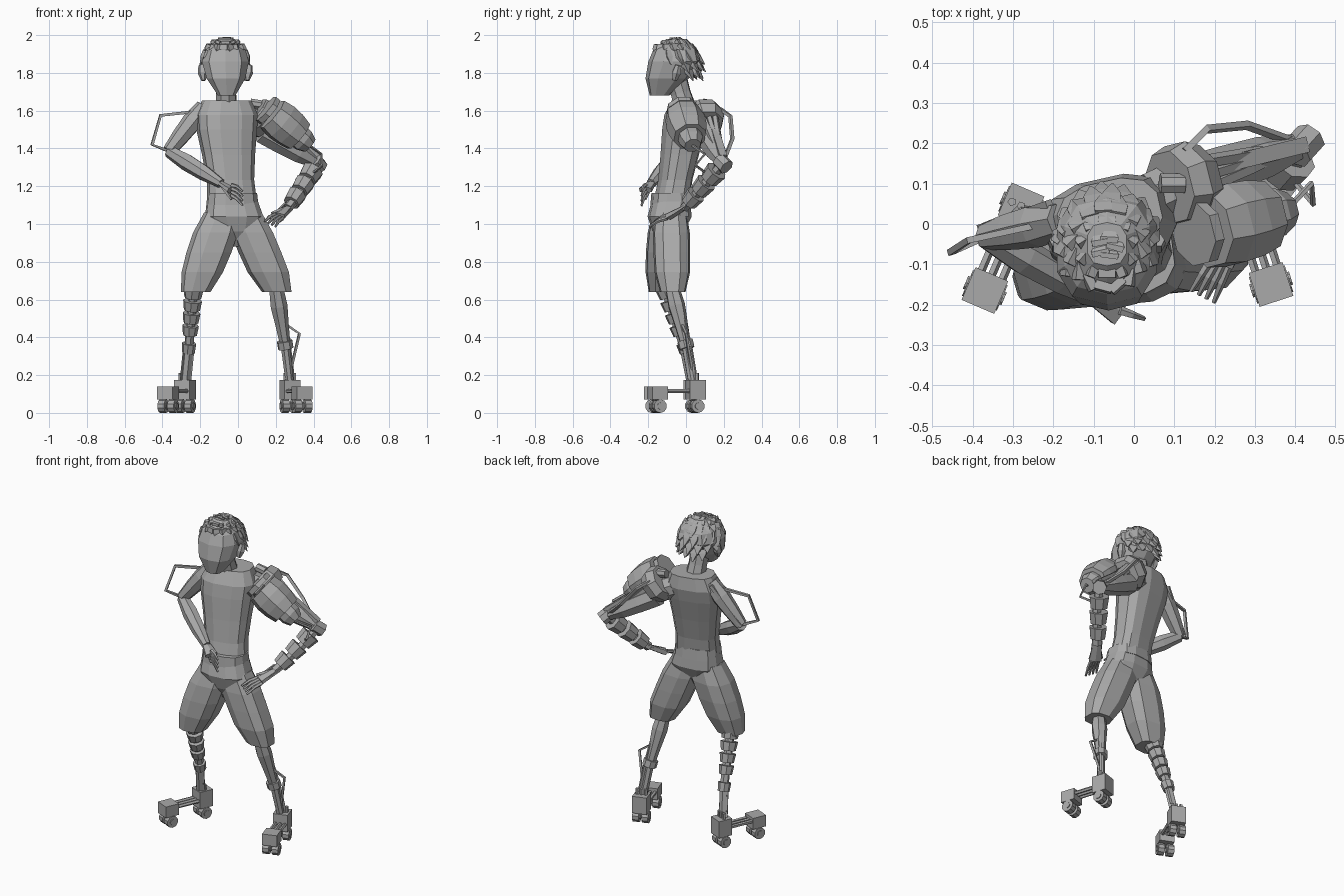
import bpy, bmesh, math, random
from mathutils import Vector

old = bpy.data.objects.get("Cube")
if old:
    bpy.data.objects.remove(old)

grey = bpy.data.materials.new("matte_grey")
grey.use_nodes = True
grey.diffuse_color = (.4, .4, .4, 1)
grey.node_tree.nodes["Principled BSDF"].inputs["Base Color"].default_value = grey.diffuse_color

UP = Vector((0, 0, 1))


def skin_rings(name, rings):
    """Join equal rings of points into one closed, flat-shaded object."""
    bm = bmesh.new()
    rows = [[bm.verts.new(point) for point in ring] for ring in rings]
    for low, high in zip(rows, rows[1:]):
        for i in range(len(low)):
            bm.faces.new((low[i - 1], low[i], high[i], high[i - 1]))
    bm.faces.new(rows[0][::-1])
    bm.faces.new(rows[-1])
    bmesh.ops.recalc_face_normals(bm, faces=bm.faces)
    mesh = bpy.data.meshes.new(name)
    bm.to_mesh(mesh)
    bm.free()
    mesh.materials.append(grey)
    bpy.context.collection.objects.link(bpy.data.objects.new(name, mesh))


def between(start, end, fraction):
    return Vector(start).lerp(Vector(end), fraction)


def spaced(start, end, count):
    """Evenly spaced points on a straight line."""
    return [between(start, end, i / (count - 1)) for i in range(count)]


def ring_angles(sides):
    return [math.tau * (i + .5) / sides for i in range(sides)]


def loft(name, centres, widths, depth=1.0, sides=10, yaw=0.0):
    """Stack level, slightly squared sections; depth is relative to width."""
    def squared(value):
        return math.copysign(abs(value) ** .75, value)

    rings = []
    for centre, width in zip(centres, widths):
        ring = []
        for angle in ring_angles(sides):
            across = squared(math.cos(angle)) * width
            back = squared(math.sin(angle)) * width * depth
            offset = Vector((across * math.cos(yaw) - back * math.sin(yaw),
                             across * math.sin(yaw) + back * math.cos(yaw), 0))
            ring.append(Vector(centre) + offset)
        rings.append(ring)
    skin_rings(name, rings)


def tube(name, path, radii, sides=6, flat=1.0):
    """Sweep a polygon along a path without twisting; flat squashes it."""
    points = [Vector(point) for point in path]
    side, rings = None, []
    for k, point in enumerate(points):
        ahead = points[min(k + 1, len(points) - 1)]
        behind = points[max(k - 1, 0)]
        heading = (ahead - behind).normalized()
        if side is None:
            side = heading.cross(UP)
            if side.length < .05:
                side = Vector((1, 0, 0))
        side = (side - heading * side.dot(heading)).normalized()
        top = side.cross(heading) * flat
        radius = radii[k] if isinstance(radii, list) else radii
        rings.append([point + (side * math.cos(a) + top * math.sin(a)) * radius
                      for a in ring_angles(sides)])
    skin_rings(name, rings)


def limb(name, start, end, radii, sides=7):
    """Straight part whose radii are spread evenly over its length."""
    tube(name, spaced(start, end, len(radii)), radii, sides)


def sleeves(name, start, end, first, last, count, radius):
    """Row of tapered armour sleeves that shrink along a limb."""
    pitch = (last - first) / count
    for i in range(count):
        near = first + pitch * i
        size = radius * (1 - i * .06)
        limb(f"{name}_{i}", between(start, end, near),
             between(start, end, near + pitch * .75), [size, size * .85], 8)


def hand(name, wrist, knuckles, tips, spread):
    """Flat palm, four bent fingers and a thumb."""
    wrist, knuckles, tips, spread = map(Vector, (wrist, knuckles, tips, spread))
    tube(name + "_palm", [wrist, knuckles], [.028, .042], flat=.5)
    for i in range(4):
        shift = spread * (i / 1.5 - 1)
        root, tip = knuckles + shift, tips + shift * 1.4
        bend = between(root, tip, .5) + UP * .008
        tube(f"{name}_finger_{i}", [root, bend, tip], [.012, .01, .006], 5)
    thumb = knuckles - spread * 1.8
    tube(name + "_thumb", [wrist, between(wrist, thumb, .6), thumb], [.015, .012, .007], 5)


def foot(label, heel, toe):
    """Heel and toe blocks on paired wheels, joined by rods."""
    along = (toe - heel).normalized()
    across = along.cross(UP)
    for part, centre, top in (("heel", heel, .175), ("toe", toe, .14)):
        corners = [centre + (along * p + across * q) * .044
                   for p, q in ((-1, -1), (1, -1), (1, 1), (-1, 1))]
        skin_rings(f"{label}_{part}_block",
                   [[corner + UP * z for corner in corners] for z in (.07, top)])
        for side in (-1, 1):
            hub = centre + across * side * .028 + UP * .036
            for name, half, radius in (("wheel", .019, .036), ("axle", .024, .018)):
                tube(f"{label}_{part}_{name}", [hub - across * half, hub + across * half], radius, 10)
    for side in (-1, 0, 1):
        shift = across * side * .028 + UP * .115
        tube(label + "_foot_rod", [heel + shift, toe + shift], .011, 5)
        post = heel + across * side * .025
        tube(label + "_ankle_post", [post + UP * .15, post + UP * .21], .011, 5)


# Landmarks of the pose
waist = Vector((-.03, -.08, 1.1))
chest = Vector((-.06, -.01, 1.5))
collar = Vector((-.06, .02, 1.655))
chin = Vector((-.06, -.14, 1.68))
brow = Vector((-.067, -.06, 1.86))
crown = Vector((-.067, -.05, 1.98))

# Torso, turned so that its left shoulder sits further back
loft("torso", spaced(waist, chest, 4) + spaced(chest, collar, 3)[1:],
     [.132, .125, .14, .16, .165, .13], .68, 12, .22)
limb("neck", collar - Vector((0, .015, .07)), brow - UP * .06, [.062, .055, .06], 8)

# Head with ears
loft("head", spaced(chin, brow, 3) + spaced(brow, crown, 3)[1:],
     [.048, .106, .129, .11, .05], 1.08)
for side, label in ((-1, "right"), (1, "left")):
    lobe = brow + Vector((side * .115, 0, -.1))
    limb(label + "_ear", lobe, lobe + Vector((side * .01, .02, .08)), [.012, .026, .018], 6)

# Hair locks lying close to the scalp, swept back and leaving the face clear
random.seed(4)
for row in range(6):
    lift = 1.4 - row * .35
    count = min(15, 5 + row * 5)
    for i in range(count):
        turn = math.tau * (i + row / 2) / count
        out = Vector((math.cos(turn) * math.cos(lift), math.sin(turn) * math.cos(lift), math.sin(lift)))
        if out.y < row * .4 - 1.6:
            continue
        root = brow + Vector((out.x * .108, out.y * .122, out.z * .115))
        sweep = Vector((out.x * .15, out.y * .2 + .2, -math.cos(lift)))
        tip = root + out * .022 + sweep.normalized() * random.uniform(.045, .07)
        tube(f"hair_lock_{row}_{i}", [root - sweep * .02, root + out * .008 + sweep * .02, tip],
             [.03, .032, .003], 4, .5)

# Waistband, seat and knee-length shorts
loft("waistband", [waist, waist + UP * .065], [.138, .131], .77, 12, .12)
loft("shorts_seat", spaced((0, -.1, .88), waist + UP * .02, 4), [.03, .11, .155, .136], .74, 12, .1)
for label, hip, hem, thigh in (("right", (-.08, -.09, 1.06), (-.222, -.13, .64), .122),
                               ("left", (.03, -.08, 1.06), (.207, -.07, .64), .116)):
    loft(label + "_shorts_leg", spaced(hip, hem, 5), [.1, thigh, thigh, .112, .08], .85, 9)

# Feet
right_heel, left_heel = Vector((-.28, .045, 0)), Vector((.275, .05, 0))
foot("right", right_heel, Vector((-.37, -.165, 0)))
foot("left", left_heel, Vector((.34, -.15, 0)))

# Right lower leg: stacked sleeves over a thin core
knee, shin = Vector((-.235, -.11, .66)), Vector((-.26, -.01, .35))
ankle = right_heel + Vector((0, -.015, .15))
tube("right_shin_core", [knee, shin, ankle], .025)
sleeves("right_shin_sleeve", knee, shin, 0, .85, 4, .054)
limb("right_ankle_cuff", between(knee, shin, .94), between(knee, shin, 1.1), [.038, .034], 8)
for side in (-.022, .022):
    shift = Vector((side, 0, 0))
    tube("right_ankle_rod", [shin + shift, ankle + shift], .009, 4)

# Left lower leg: tapering shin with an outer strut
knee, shin = Vector((.2, -.075, .67)), Vector((.25, 0, .36))
ankle = left_heel + Vector((0, -.015, .15))
limb("left_shin", knee, shin, [.038, .046, .036, .028])
limb("left_ankle", shin, ankle, [.025, .022])
limb("left_ankle_cuff", between(knee, shin, .93), between(knee, shin, 1.06), [.042, .042], 8)
tube("left_shin_strut", [between(knee, shin, .6), shin + Vector((.075, 0, .06)), ankle + UP * .06], .009, 4)
behind = Vector((.02, .022, 0))
tube("left_shin_rod", [knee + behind, shin + behind, ankle + behind], .01, 4)

# Right arm bent with the hand on the waist
shoulder, elbow, wrist = Vector((-.18, .01, 1.62)), Vector((-.365, -.03, 1.385)), Vector((-.09, -.185, 1.215))
limb("right_upper_arm", shoulder, elbow, [.045, .055, .048, .036])
limb("right_forearm", elbow, wrist, [.034, .046, .042, .026])
hand("right_hand", wrist, (-.035, -.215, 1.18), (.025, -.235, 1.135), (0, 0, .027))
tube("right_arm_brace", [shoulder - UP * .02, (-.41, -.04, 1.575), (-.455, -.07, 1.42), elbow], .011, 4)
rail = Vector((-.03, .04, 0))
limb("right_arm_rail", shoulder + rail, elbow + rail * .5, [.014, .014], 4)

# Left shoulder: collar plate and big armour barrel
plate, barrel, muzzle = Vector((.125, .1, 1.56)), Vector((.16, -.02, 1.6)), Vector((.38, .035, 1.415))
slope = muzzle - barrel
limb("left_shoulder_plate", plate - slope * .17, plate + slope * .17, [.095, .11, .09], 8)
limb("left_shoulder_mount", chest + Vector((.1, .07, .06)), plate - UP * .04, [.07, .07], 8)
limb("left_shoulder_bolt", plate + Vector((-.06, 0, .08)), plate + UP * .07, [.025, .025])
limb("left_armour_rim", barrel - slope * .06, barrel + slope * .04, [.085, .085], 8)
limb("left_armour_barrel", between(barrel, muzzle, .1), between(barrel, muzzle, .74), [.098, .108, .104, .09], 8)
limb("left_armour_end", between(barrel, muzzle, .7), muzzle, [.065, .065, .045], 8)

# Left upper arm frame, pistons and struts
elbow, wrist = Vector((.42, .195, 1.32)), Vector((.265, -.01, 1.085))
limb("left_upper_arm", plate - UP * .07, elbow, [.065, .062, .055, .03])
limb("left_arm_beam", plate + Vector((.03, .03, 0)), elbow + UP * .03, [.028, .028], 4)
for i in range(3):
    piston = plate + Vector((.03, i * .035 - .02, .03))
    limb(f"left_arm_piston_{i}", piston, elbow, [.018, .018, .01], 5)
tube("left_arm_brace", [plate + Vector((0, .08, .05)), (.18, .235, 1.57), (.28, .245, 1.45), elbow], .012, 4)
corner = Vector((.018, .02, -.02))
limb("left_elbow_block", elbow - corner, elbow + corner, [.042, .042])
tube("left_elbow_cable", [muzzle, (.44, .1, 1.37), (.445, .05, 1.31), between(elbow, wrist, .3)], .008, 5)

# Left forearm sleeves and hand on the hip
forearm = between(elbow, wrist, .45) + Vector((.015, 0, 0))
tube("left_forearm_core", [elbow, forearm, wrist], .027)
sleeves("left_forearm_sleeve", elbow, wrist, .16, .95, 3, .06)
knuckles = Vector((.215, -.09, 1.04))
hand("left_hand", wrist, knuckles, (.17, -.18, 1), (.02, -.01, -.01))
for side in (-.03, .03):
    shift = Vector((side, 0, 0))
    limb("left_wrist_strut", between(elbow, wrist, .9) + shift, knuckles + shift, [.008, .008], 4)
